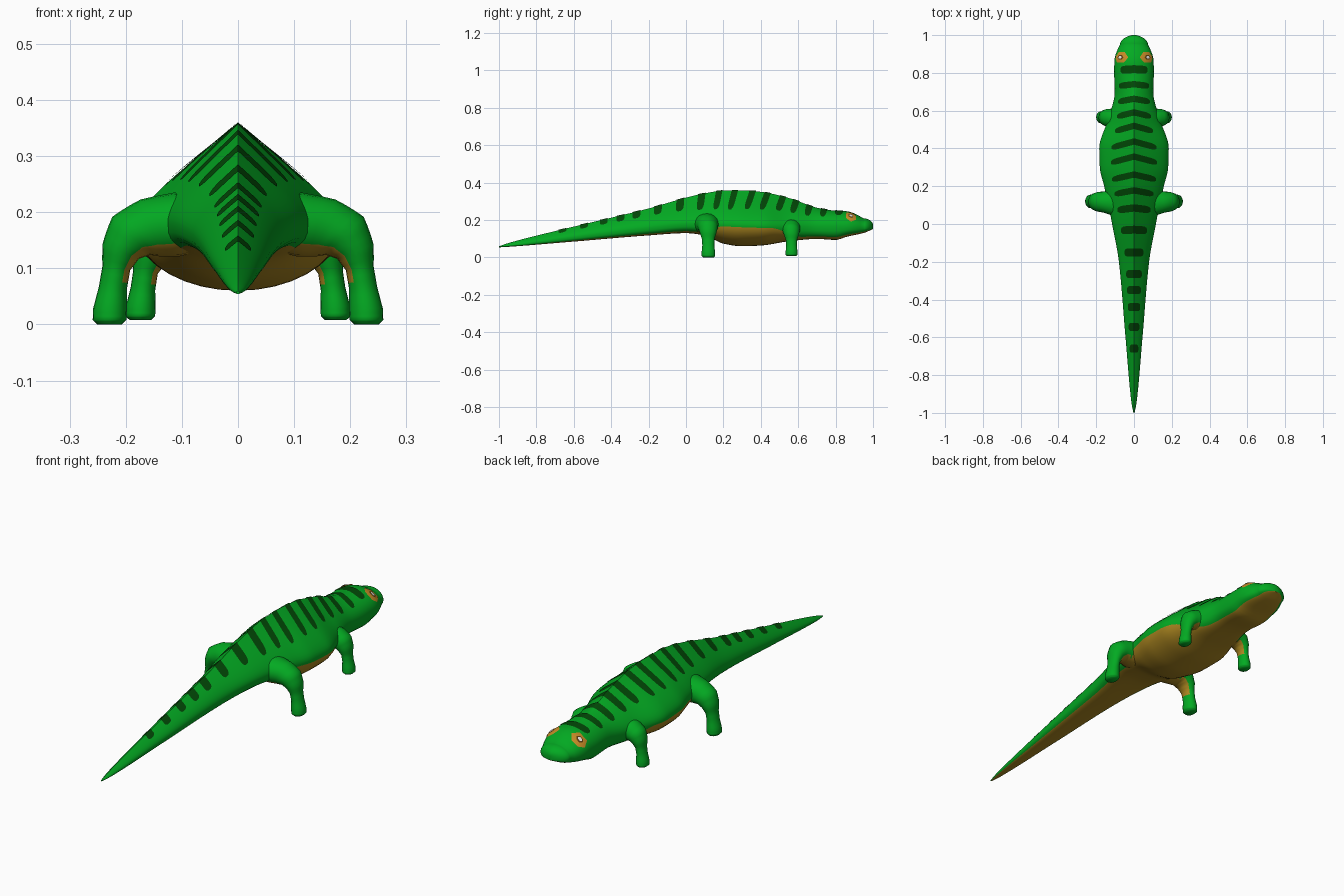
import bpy, bmesh, math
from mathutils import Vector

if "Cube" in bpy.data.objects:
    bpy.data.objects.remove(bpy.data.objects["Cube"])


def material(name, rgb):
    m = bpy.data.materials.new(name)
    m.diffuse_color = (*rgb, 1)
    m.use_nodes = True
    m.node_tree.nodes["Principled BSDF"].inputs["Base Color"].default_value = m.diffuse_color
    return m


GREEN = material("leaf green", (0.001, 0.40, 0.016))
TAN = material("belly tan", (0.40, 0.235, 0.014))
DARK = material("stripe dark green", (0.0005, 0.065, 0.002))
ORANGE = material("eye orange", (0.56, 0.26, 0.02))
BROWN = material("pupil brown", (0.10, 0.045, 0.005))
WHITE = material("eye white", (0.85, 0.85, 0.80))

# Body profile: y, half width, top z, widest z, bottom z
ST = [
    (-1.0, .003, .060, .057, .054),
    (-.95, .013, .077, .063, .057),
    (-.60, .045, .165, .110, .085),
    (-.20, .080, .262, .160, .118),
    (.00, .116, .320, .180, .130),
    (.10, .135, .343, .182, .118),
    (.20, .158, .357, .178, .074),
    (.30, .181, .358, .174, .060),
    (.40, .184, .351, .170, .064),
    (.56, .135, .315, .165, .088),
    (.70, .102, .266, .165, .099),
    (.80, .105, .250, .165, .094),
    (.86, .104, .247, .165, .111),
    (.95, .074, .209, .163, .131),
    (1.0, .006, .172, .161, .152),
]


def step(a, b, v):
    t = min(max((v - a) / (b - a), 0), 1)
    return t * t * (3 - 2 * t)


def station(y):
    """Smooth interpolation of the body profile."""
    y = min(max(y, -1), 1)
    i = 0
    while i < len(ST) - 2 and y > ST[i + 1][0]:
        i += 1
    a, b = ST[i], ST[i + 1]
    p, n = ST[max(i - 1, 0)], ST[min(i + 2, len(ST) - 1)]
    h = b[0] - a[0]
    t = (y - a[0]) / h
    out = []
    for k in range(1, 5):
        d = (b[k] - a[k]) / h
        d0 = (a[k] - p[k]) / (a[0] - p[0]) if i else d
        d1 = (n[k] - b[k]) / (n[0] - b[0]) if n is not b else d
        m0 = 2 * d0 * d / (d0 + d) if d0 * d > 0 else 0
        m1 = 2 * d1 * d / (d1 + d) if d1 * d > 0 else 0
        out.append((2*t**3 - 3*t*t + 1) * a[k] + (t**3 - 2*t*t + t) * h * m0
                   + (3*t*t - 2*t**3) * b[k] + (t**3 - t*t) * h * m1)
    if y > .95:  # round snout
        s = max(0, 1 - t * t)
        out[0] = .006 + .068 * s**.65
        out[1] = .172 + .037 * s**.5
    return out


def back(y, t):
    """Point (x, z) on the back, from ridge (t=0) to widest line (t=1)."""
    w, top, zm, bot = station(y)
    # roof-like on the trunk, rounder on tail and head
    r = .1 + .2 * step(.2, -.4, y) + .9 * step(.48, .86, y)
    h = top - zm
    c1, c2 = (1 - t)**2 * t * 3, (1 - t) * t * t * 3
    x = w * (.5 * c1 + c2 + t**3)
    z = zm + h * ((1 - t)**3 + c1 * (.54 + .45 * r) + c2 * (.2 + .42 * r))
    return x, z


def build(name, verts, faces, mats, rule=None):
    me = bpy.data.meshes.new(name)
    me.from_pydata(verts, [], faces)
    bm = bmesh.new()
    bm.from_mesh(me)
    bmesh.ops.recalc_face_normals(bm, faces=bm.faces)
    bm.to_mesh(me)
    bm.free()
    for m in mats:
        me.materials.append(m)
    if rule:
        for p in me.polygons:
            p.material_index = rule(p)
    ob = bpy.data.objects.new(name, me)
    bpy.context.collection.objects.link(ob)
    bpy.context.view_layer.objects.active = ob
    ob.select_set(True)
    bpy.ops.object.shade_smooth_by_angle(angle=math.radians(50))
    ob.select_set(False)


def loft(rings):
    n = len(rings[0])
    verts = [v for r in rings for v in r]
    faces = [(i*n + k, i*n + (k+1) % n, (i+1)*n + (k+1) % n, (i+1)*n + k)
             for i in range(len(rings) - 1) for k in range(n)]
    faces += [tuple(range(n)), tuple(range((len(rings)-1)*n, len(rings)*n))]
    return verts, faces


# Body, head and tail in one loft
NU, NG, NT = 14, 4, 8
HALF = NU + NG + NT
N = 2 * HALF
ys = [-1 + 1.95 * i / 110 for i in range(110)] + \
     [.95 + .05 * math.sin(math.pi / 2 * i / 14) for i in range(15)]
rings = []
for y in ys:
    w, top, zm, bot = station(y)
    # the tan underside reaches higher on the belly; tail and jaw are flatter
    trunk = step(.05, .2, y) * step(.64, .46, y)
    f = .5 - .43 * trunk
    e = .68 + .32 * trunk
    half = [back(y, i / NU) for i in range(NU)]
    for i in range(NG + NT + 1):
        q = f * i / NG if i < NG else f + (1 - f) * (i - NG) / NT
        a = q * math.pi / 2
        half.append((w * max(math.cos(a), 0)**e,
                     zm - (zm - bot) * math.sin(a)**e))
    half[-1] = (0, bot)
    rings.append([(x, y, z) for x, z in half] +
                 [(-x, y, z) for x, z in half[-2:0:-1]])


def belly(p):
    return int(p.index < N * (len(ys) - 1)
               and NU + NG <= p.index % N < N - NU - NG)


build("body", *loft(rings), [GREEN, TAN], belly)

# Leg path: x, z, downward tilt in degrees, thickness, depth along y
LEG = [(.05, .185, 0, .050, .085), (.11, .178, 5, .057, .070),
       (.155, .172, 20, .054, .057), (.190, .158, 45, .048, .052),
       (.209, .130, 68, .035, .044), (.217, .100, 82, .025, .034),
       (.223, .065, 84, .025, .032), (.228, .028, 88, .030, .036),
       (.229, .008, 90, .030, .036), (.229, .000, 90, .022, .028)]


def leg(name, side, y, sx, sz, foot, thick, lean):
    rings = []
    for p, q in zip(LEG, LEG[1:]):
        for s in range(3 if q is not LEG[-1] else 4):
            x, z, tilt, a, b = [u + (v - u) * s / 3 for u, v in zip(p, q)]
            c, sn = math.cos(math.radians(tilt)), math.sin(math.radians(tilt))
            ring = []
            for k in range(20):
                g = 2 * math.pi * k / 20
                e = thick * a * math.cos(g)
                ring.append((side * (x * sx + sn * e),
                             y + lean * x + thick * b * math.sin(g),
                             max(z * sz + foot + c * e, foot)))
            rings.append(ring)

    def inner(p):
        n, z = p.normal, p.center.z
        return int(.075 < z < .15 and abs(n.y) < .65
                   and (n.z < -.5 or n.x * side < -.75))
    build(name, *loft(rings), [GREEN, TAN], inner)


for label, side in (("right", 1), ("left", -1)):
    leg("hind_leg_" + label, side, .108, 1, 1, 0, 1, .05)
    leg("front_leg_" + label, side, .553, .76, .85, .008, .88, .05)

# Stripes across the back, swept backward at the ends
STRIPES = [.82, .74, .663, .591, .52, .437, .357, .262, .178, .085, -.03,
           -.15, -.265, -.35, -.44, -.545, -.66]


def back_z(x, y):
    lo, hi = 0, 1
    for _ in range(24):
        mid = (lo + hi) / 2
        if back(y, mid)[0] < x:
            lo = mid
        else:
            hi = mid
    return back(y, lo)[1]


verts, faces = [], []
NX, NY = 24, 3
for y0 in STRIPES:
    base = len(verts)
    hw = station(y0)[0] * (.57 + .1 * step(-.2, .1, y0)
                           + .12 * step(.54, .66, y0) * step(.86, .72, y0))
    sweep = .033 * math.exp(-((y0 - .4) / .3)**2)
    thick = .021 - .004 * step(0, .2, y0) + .004 * step(.75, .82, y0)
    for i in range(NX + 1):
        u = 2 * i / NX - 1
        th = thick * (1 - .6 * abs(u)**10)
        for j in range(NY + 1):
            y = y0 - sweep * abs(u) + th * (2 * j / NY - 1)
            verts.append((u * hw, y, back_z(abs(u * hw), y) + .003))
    for i in range(NX):
        for j in range(NY):
            k = base + i * (NY + 1) + j
            faces.append((k, k + NY + 1, k + NY + 2, k + 1))
build("back_stripes", verts, faces, [DARK])


# Eyes: thin patches that follow the head
def eye_patch(name, side, r, lift, mat, sides=6, R=4):
    pts = [(0, 0)] + [(r * j / R, 2 * math.pi * (k + .5) / sides)
                      for j in range(1, R + 1) for k in range(sides)]
    verts = []
    for d, g in pts:
        y = .882 + d * math.cos(g)
        x, z = back(y, .50 + d * math.sin(g) / .105)
        out = Vector((x, 0, z - .165)).normalized() * lift
        verts.append((side * (x + out.x), y, z + out.z))
    faces = []
    for k in range(sides):
        k2 = (k + 1) % sides
        faces.append((0, 1 + k, 1 + k2))
        for j in range(R - 1):
            a, b = 1 + j * sides, 1 + (j + 1) * sides
            faces.append((a + k, b + k, b + k2, a + k2))
    build(name, verts, faces, [mat])


for label, side in (("right", 1), ("left", -1)):
    eye_patch("eye_rim_" + label, side, .032, .003, ORANGE)
    eye_patch("eye_pupil_" + label, side, .014, .0045, BROWN)
    eye_patch("eye_glint_" + label, side, .008, .006, WHITE)
